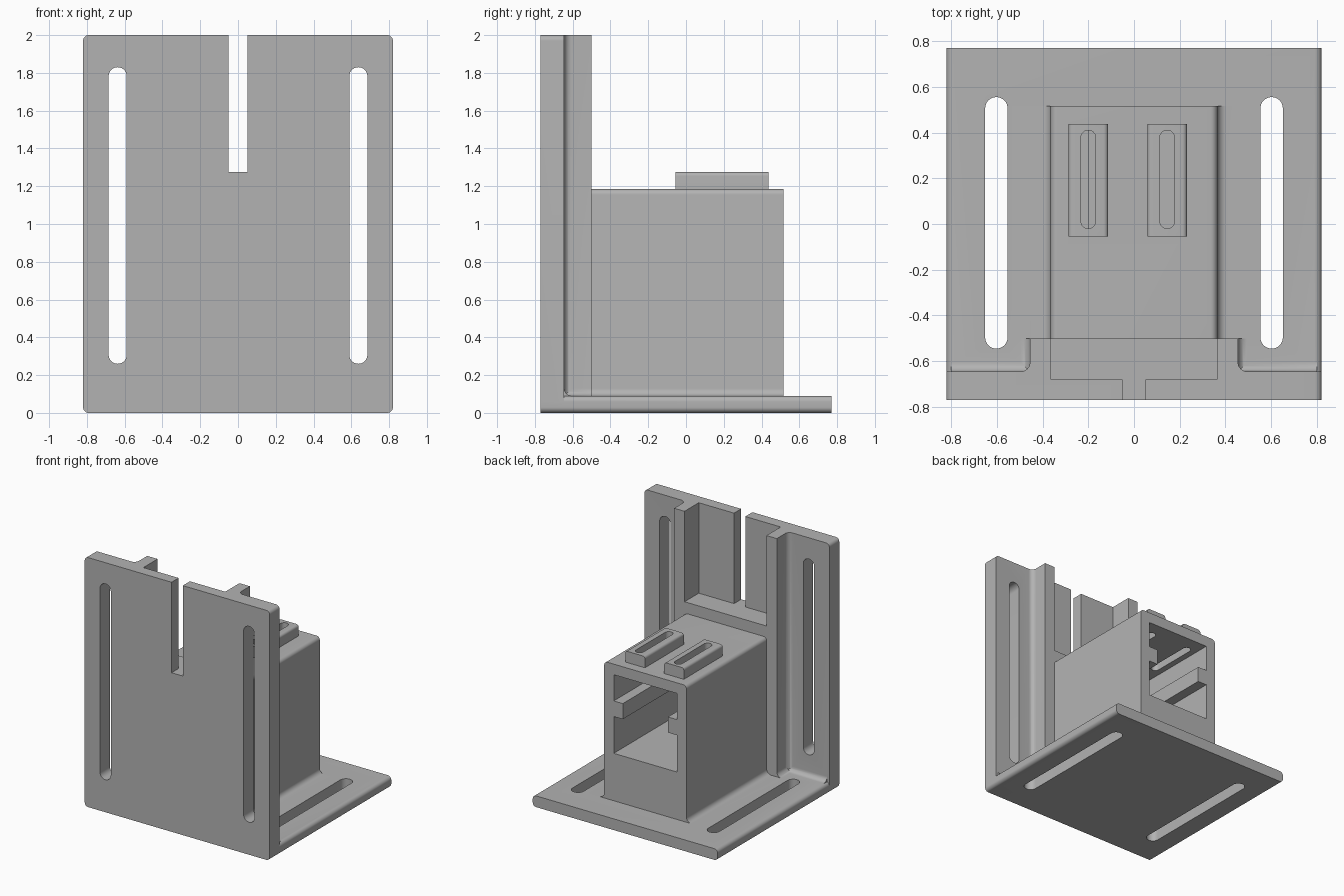
import bpy, bmesh, math
from mathutils import Vector

if "Cube" in bpy.data.objects:
    bpy.data.objects.remove(bpy.data.objects["Cube"])

grey = bpy.data.materials.new("plain grey")
grey.diffuse_color = (0.45, 0.45, 0.45, 1)
grey.use_nodes = True
grey.node_tree.nodes["Principled BSDF"].inputs["Base Color"].default_value = grey.diffuse_color


def arc(cx, cy, r, a0, a1, n=8):
    return [(cx + r * math.cos(math.radians(a0 + (a1 - a0) * i / n)),
             cy + r * math.sin(math.radians(a0 + (a1 - a0) * i / n))) for i in range(n + 1)]


def prism(name, pts, axis, lo, hi):
    """Extrude a 2D outline along an axis; the outline uses the other two axes in order."""
    place = {"x": lambda p, t: (t, p[0], p[1]),
             "y": lambda p, t: (p[0], t, p[1]),
             "z": lambda p, t: (p[0], p[1], t)}[axis]
    bm = bmesh.new()
    face = bm.faces.new([bm.verts.new(place(p, lo)) for p in pts])
    top = bmesh.ops.extrude_face_region(bm, geom=[face])["geom"]
    shift = Vector(place((0, 0), hi - lo))
    bmesh.ops.translate(bm, vec=shift, verts=[v for v in top if isinstance(v, bmesh.types.BMVert)])
    bmesh.ops.recalc_face_normals(bm, faces=bm.faces)
    mesh = bpy.data.meshes.new(name)
    bm.to_mesh(mesh)
    bm.free()
    mesh.materials.append(grey)
    ob = bpy.data.objects.new(name, mesh)
    bpy.context.collection.objects.link(ob)
    return ob


def rect(x0, x1, y0, y1):
    return [(x0, y0), (x1, y0), (x1, y1), (x0, y1)]


def rounded(x0, x1, y0, y1, r):
    return (arc(x1 - r, y0 + r, r, -90, 0) + arc(x1 - r, y1 - r, r, 0, 90)
            + arc(x0 + r, y1 - r, r, 90, 180) + arc(x0 + r, y0 + r, r, 180, 270))


def stadium(cx, half, y0, y1):
    return arc(cx, y1 - half, half, 0, 180, 16) + arc(cx, y0 + half, half, 180, 360, 16)


def mirrored(right):
    return right + [(-x, y) for x, y in reversed(right)]


def combine(target, other, operation):
    mod = target.modifiers.new("combine", "BOOLEAN")
    mod.operation, mod.solver, mod.object = operation, "EXACT", other
    bpy.context.view_layer.objects.active = target
    bpy.ops.object.modifier_apply(modifier=mod.name)
    bpy.data.objects.remove(other)


W, F, BASE = 0.82, 0.04, 0.09     # half width, fillet radius, base thickness

# Upright plate and base plate
bracket = prism("mounting_bracket", rounded(-W, W, 0, 2, 0.03), "y", -0.77, -0.645)
solids = [prism("base_plate", rounded(-W, W, 0, BASE, 0.03), "y", -0.77, 0.77)]

# Rib pad behind the upright, with concave fillets onto the plate
solids.append(prism("rib_pad", mirrored(
    [(0.495, -0.70)] + arc(0.495, -0.605, F, 270, 180) + [(0.455, -0.50)]), "z", 0.05, 2))

# Fillets between base and upright, and base and rib pad
solids.append(prism("plate_fillet", [(-0.70, 0.05), (-0.605, 0.05)]
                    + arc(-0.605, BASE + F, F, 270, 180) + [(-0.70, BASE + F)], "x", -0.80, 0.80))
solids.append(prism("rib_fillet", mirrored(
    [(0.495, 0.05)] + arc(0.495, BASE + F, F, 270, 180)), "y", -0.70, -0.50))

# Hollow housing block with flared foot and rounded top edges
solids.append(prism("housing", mirrored(
    [(0.405, 0.05)] + arc(0.405, BASE + F, F, 270, 180)
    + arc(0.335, 1.155, 0.03, 0, 90)), "y", -0.60, 0.515))

# Raised slotted pads on the housing
PADS = (-0.20, 0.145)
for cx in PADS:
    solids.append(prism("slot_pad", [(cx - 0.087, 1.12), (cx + 0.087, 1.12)]
                        + arc(cx + 0.067, 1.255, 0.02, 0, 90, 5)
                        + arc(cx - 0.067, 1.255, 0.02, 90, 180, 5), "y", -0.055, 0.437))
for ob in solids:
    combine(bracket, ob, "UNION")

# Pocket between the ribs, centre cable slot, housing cavity with side ledges
cutters = [
    prism("pocket", rect(-0.363, 0.363, -0.68, -0.40), "z", 1.275, 2.1),
    prism("cable_slot", rect(-0.05, 0.05, -0.9, -0.6), "z", 1.275, 2.1),
    prism("cavity", mirrored([(0.28, 0.47), (0.28, 0.765), (0.20, 0.765), (0.20, 0.89),
                              (0.28, 0.89), (0.28, 1.10)]), "y", -0.50, 0.60),
]
# Long mounting slots and pad slots
for s in (-1, 1):
    cutters.append(prism("upright_slot", stadium(s * 0.637, 0.048, 0.26, 1.83), "y", -0.9, -0.55))
    cutters.append(prism("base_slot", stadium(s * 0.602, 0.049, -0.545, 0.555), "z", -0.1, 0.2))
for cx in PADS:
    cutters.append(prism("pad_slot", stadium(cx, 0.032, -0.02, 0.41), "z", 1.05, 1.4))
for ob in cutters:
    ob.hide_render = True
    combine(bracket, ob, "DIFFERENCE")

# Smooth the fillets, keep edges sharp
bpy.ops.object.select_all(action="DESELECT")
bracket.select_set(True)
bpy.context.view_layer.objects.active = bracket
bpy.ops.object.shade_smooth_by_angle(angle=math.radians(30))
